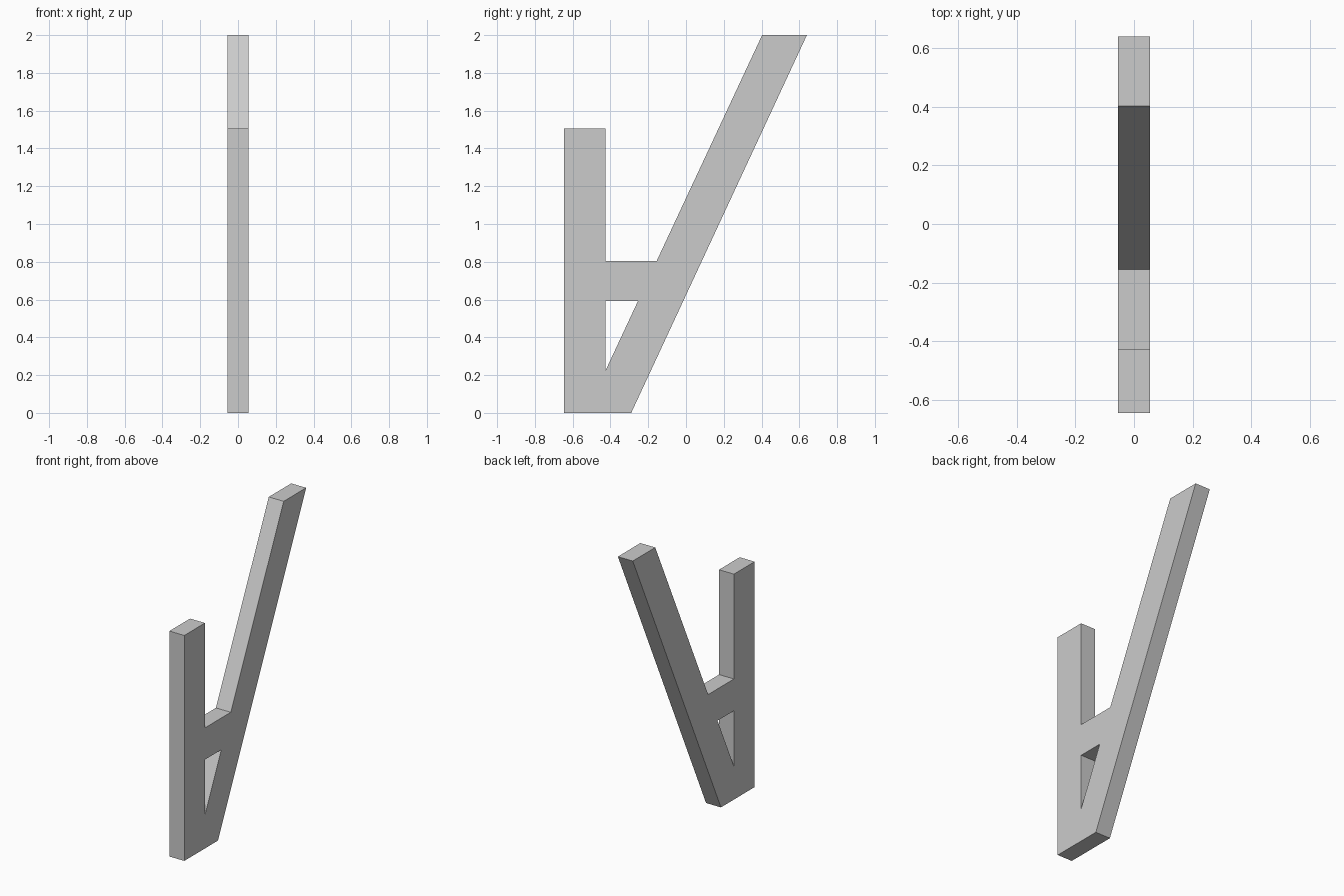
import bpy
from mathutils import Matrix

cube = bpy.data.objects.get("Cube")
if cube:
    bpy.data.objects.remove(cube, do_unlink=True)

THICKNESS = 0.11

# Side profile (y, z): upright post, crossbar and slanted bar in one outline
OUTLINE = [(-0.645, 0), (-0.29, 0), (0.64, 2), (0.403, 2),
           (-0.155, 0.805), (-0.427, 0.805), (-0.427, 1.505), (-0.645, 1.505)]
# Triangular opening below the crossbar
OPENING = [(-0.427, 0.222), (-0.427, 0.593), (-0.254, 0.593)]


def add_loop(curve, points):
    spline = curve.splines.new('POLY')
    spline.points.add(len(points) - 1)
    for point, (y, z) in zip(spline.points, points):
        point.co = (y, z, 0, 1)
    spline.use_cyclic_u = True


# Filled profile extruded across the thickness
curve = bpy.data.curves.new("bracket_profile", 'CURVE')
curve.dimensions = '2D'
curve.fill_mode = 'BOTH'
curve.extrude = THICKNESS / 2
add_loop(curve, OUTLINE)
add_loop(curve, OPENING)
bracket = bpy.data.objects.new("slanted_bracket", curve)
bpy.context.collection.objects.link(bracket)

# Convert to a mesh and stand it up in the y-z plane
bpy.ops.object.select_all(action='DESELECT')
bracket.select_set(True)
bpy.context.view_layer.objects.active = bracket
bpy.ops.object.convert(target='MESH')
bracket = bpy.context.object
bracket.name = "slanted_bracket"
bracket.data.transform(Matrix(((0, 0, 1, 0), (1, 0, 0, 0),
                               (0, 1, 0, 0), (0, 0, 0, 1))))

# Weld the caps to the walls and keep every face flat
bpy.ops.object.mode_set(mode='EDIT')
bpy.ops.mesh.select_all(action='SELECT')
bpy.ops.mesh.remove_doubles(threshold=0.0005)
bpy.ops.mesh.normals_make_consistent(inside=False)
bpy.ops.object.mode_set(mode='OBJECT')
bpy.ops.object.shade_flat()

# Plain light grey
grey = bpy.data.materials.new("light grey")
grey.use_nodes = True
colour = (0.6, 0.6, 0.6, 1)
grey.diffuse_color = colour
grey.node_tree.nodes["Principled BSDF"].inputs["Base Color"].default_value = colour
bracket.data.materials.clear()
bracket.data.materials.append(grey)
